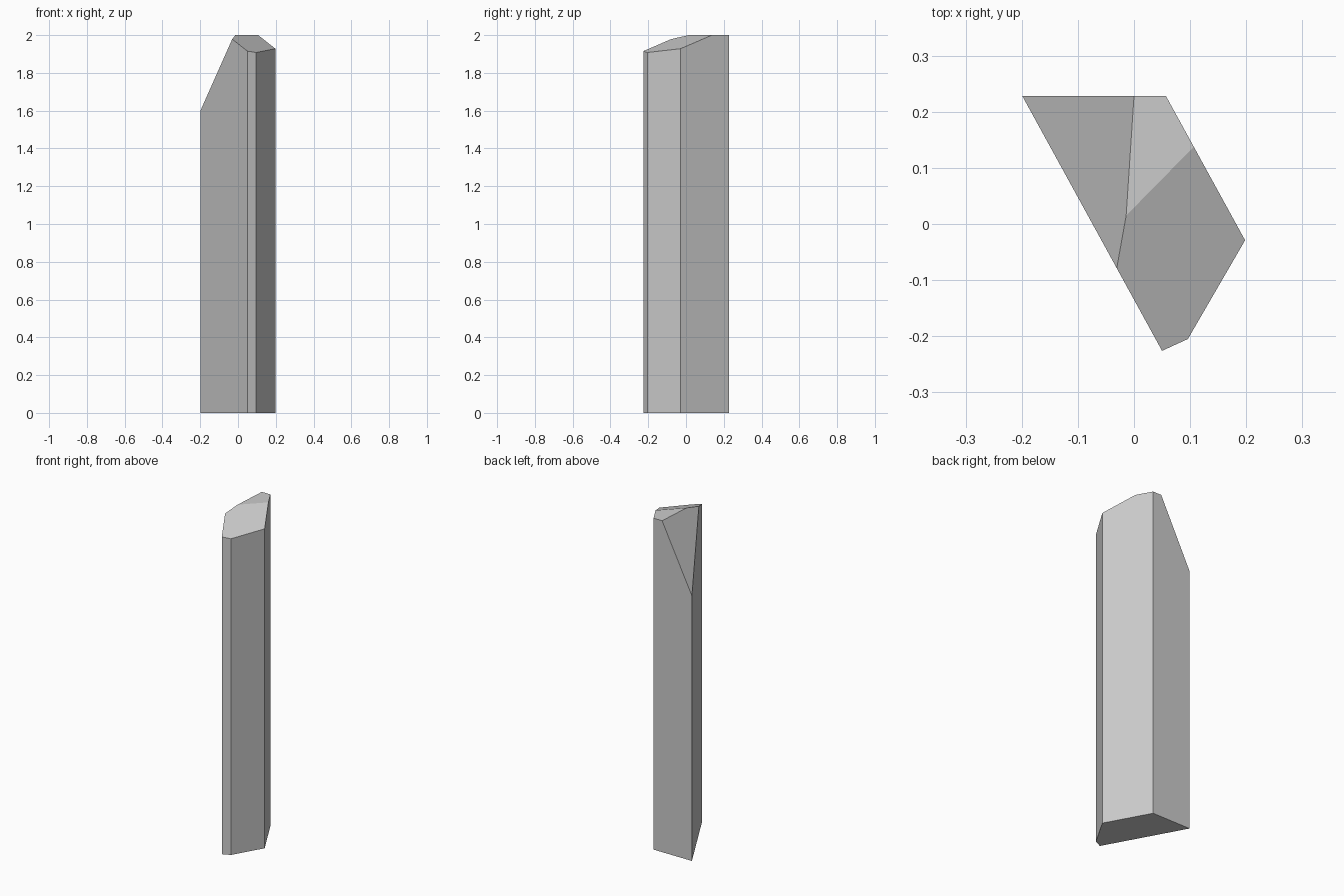
import bpy, bmesh
from mathutils import Vector

if "Cube" in bpy.data.objects:
    bpy.data.objects.remove(bpy.data.objects["Cube"])

# Prism footprint, counter-clockwise seen from above
outline = [(-0.199, 0.228), (0.05, -0.226), (0.096, -0.205),
           (0.198, -0.029), (0.057, 0.228)]

bm = bmesh.new()
base = bm.faces.new([bm.verts.new((x, y, 0)) for x, y in outline])
extruded = bmesh.ops.extrude_face_region(bm, geom=[base], use_keep_orig=True)["geom"]
bmesh.ops.translate(bm, vec=(0, 0, 2),
                    verts=[v for v in extruded if isinstance(v, bmesh.types.BMVert)])
bmesh.ops.recalc_face_normals(bm, faces=bm.faces)


def chop(a, b, c):
    """Slice off everything above the plane through three points and cap it."""
    a, b, c = Vector(a), Vector(b), Vector(c)
    normal = (b - a).cross(c - a)
    if normal.z < 0:
        normal.negate()
    cut = bmesh.ops.bisect_plane(bm, geom=bm.verts[:] + bm.edges[:] + bm.faces[:],
                                 dist=1e-5, plane_co=a, plane_no=normal,
                                 clear_outer=True)["geom_cut"]
    bmesh.ops.edgeloop_fill(bm, edges=[e for e in cut if isinstance(e, bmesh.types.BMEdge)])


# Steep left facet, then the shallow front facet
chop((-0.199, 0.228, 1.6), (0, 0.228, 2), (-0.014, 0.015, 2))
chop((-0.014, 0.015, 2), (0.107, 0.138, 2), (0.096, -0.205, 1.908))
bmesh.ops.recalc_face_normals(bm, faces=bm.faces)

mesh = bpy.data.meshes.new("crystal_shard")
bm.to_mesh(mesh)
bm.free()
bpy.context.collection.objects.link(bpy.data.objects.new("crystal_shard", mesh))
